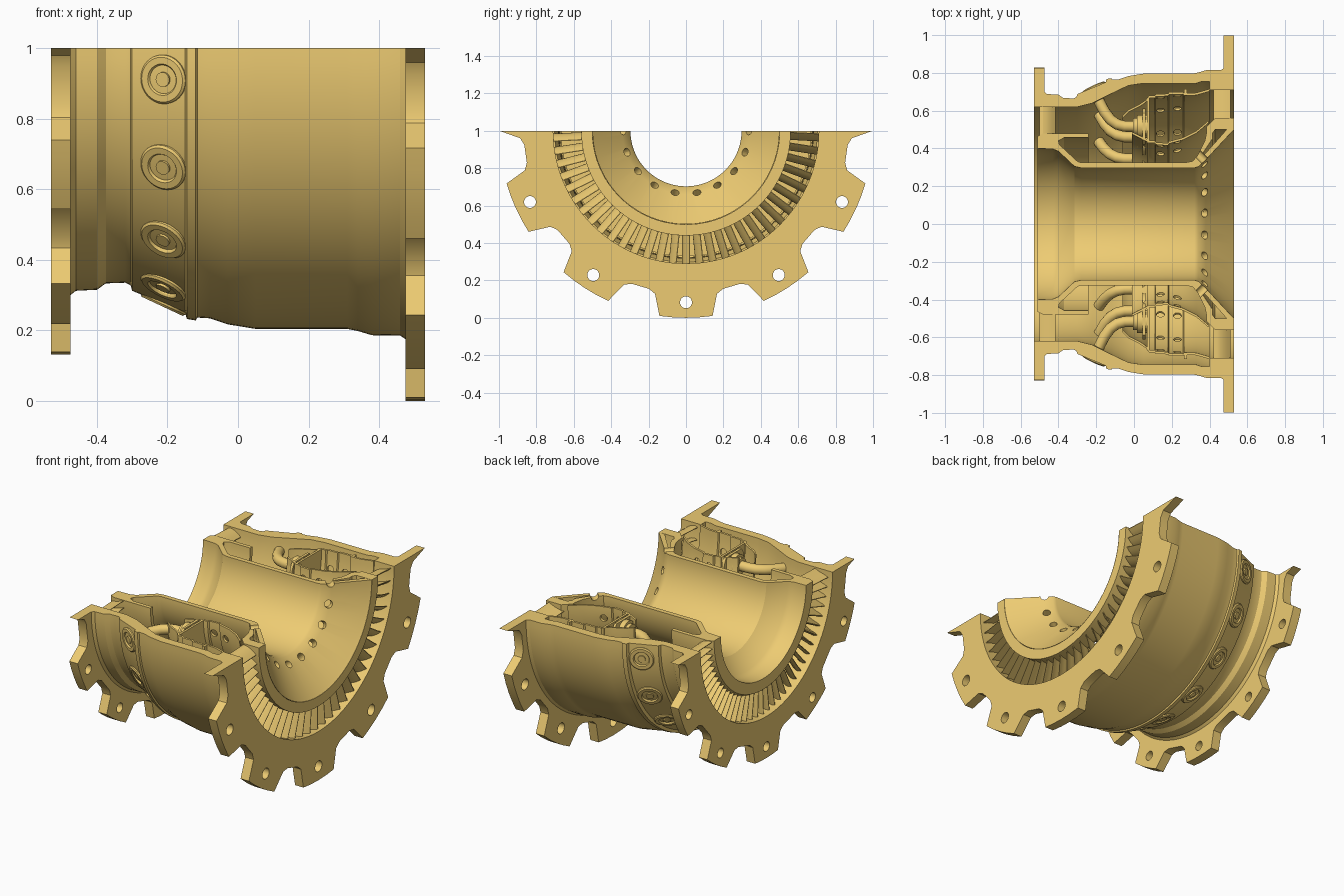
import bpy, bmesh
from math import cos, sin, pi, radians, hypot
from mathutils import Matrix, Vector

if "Cube" in bpy.data.objects:
    bpy.data.objects.remove(bpy.data.objects["Cube"])

AXIS = Matrix.Translation((0, 0, 1))      # engine axis runs along x at z = 1
BRASS = bpy.data.materials.new("brass")
BRASS.diffuse_color = (.85, .60, .17, 1)
BRASS.use_nodes = True
BRASS.node_tree.nodes["Principled BSDF"].inputs["Base Color"].default_value = BRASS.diffuse_color


def at(deg):
    """Frame whose local y points radially outward; 0 = +y side, 90 = bottom."""
    return AXIS @ Matrix.Rotation(-radians(deg), 4, 'X')


def finish(name, bm, clip=False):
    bmesh.ops.recalc_face_normals(bm, faces=bm.faces)
    if clip:
        geom = bm.verts[:] + bm.edges[:] + bm.faces[:]
        res = bmesh.ops.bisect_plane(bm, geom=geom, plane_co=(0, 0, 1), plane_no=(0, 0, 1), clear_outer=True)
        cut = [e for e in res['geom_cut'] if isinstance(e, bmesh.types.BMEdge)]
        bmesh.ops.holes_fill(bm, edges=cut)
    me = bpy.data.meshes.new(name)
    bm.to_mesh(me)
    bm.free()
    me.materials.append(BRASS)
    ob = bpy.data.objects.new(name, me)
    bpy.context.collection.objects.link(ob)
    return ob


def smooth(ob, deg=28):
    bpy.ops.object.select_all(action='DESELECT')
    ob.select_set(True)
    bpy.context.view_layer.objects.active = ob
    bpy.ops.object.shade_smooth_by_angle(angle=radians(deg))


def skin(bm, rows):
    """Join successive closed loops of vertices and cap both ends."""
    k = len(rows[0])
    for p, q in zip(rows, rows[1:]):
        for j in range(k):
            bm.faces.new((p[j], p[(j + 1) % k], q[(j + 1) % k], q[j]))
    bm.faces.new(rows[0])
    bm.faces.new(rows[-1][::-1])


def lathe(bm, prof, n=72, full=False, m=AXIS):
    """Revolve a closed (x, r) profile about local x."""
    steps = n if full else n + 1
    span = 2 * pi if full else pi
    rings = [[bm.verts.new(m @ Vector((x, r * cos(span * i / n), -r * sin(span * i / n)))) for x, r in prof]
             for i in range(steps)]
    if not full:
        return skin(bm, rings)
    k = len(prof)
    for i in range(n):
        a, b = rings[i], rings[(i + 1) % steps]
        for j in range(k):
            bm.faces.new((a[j], a[(j + 1) % k], b[(j + 1) % k], b[j]))


def half_ring(name, prof):
    bm = bmesh.new()
    lathe(bm, prof)
    ob = finish(name, bm)
    smooth(ob)
    return ob


def rod(bm, p, d, r, length, n=20):
    """Cylinder centred on p along direction d."""
    m = Matrix.Translation(p) @ d.to_track_quat('Z', 'Y').to_matrix().to_4x4()
    bmesh.ops.create_cone(bm, cap_ends=True, segments=n, radius1=r, radius2=r, depth=length, matrix=m)


def drill(ob, holes):
    """holes: (angle, x, r, direction in the x/r plane, radius, length)."""
    bm = bmesh.new()
    for deg, x, r, d, rad, length in holes:
        m = at(deg)
        rod(bm, m @ Vector((x, r, 0)), m.to_3x3() @ Vector((d[0], d[1], 0)), rad, length)
    cutter = finish("hole_cutter", bm)
    cutter.hide_render = True
    mod = ob.modifiers.new("holes", 'BOOLEAN')
    mod.operation = 'DIFFERENCE'
    mod.object = cutter
    bpy.context.view_layer.objects.active = ob
    bpy.ops.object.modifier_apply(modifier=mod.name)
    bpy.data.objects.remove(cutter)
    smooth(ob)


# Outer pressure casing
half_ring("outer_casing", [
    (-.53, .62), (-.53, .70), (-.475, .70), (-.46, .688), (-.40, .685), (-.375, .667), (-.32, .665), (-.305, .672),
    (-.30, .688), (-.15, .75), (-.145, .768), (-.12, .772), (-.115, .764), (-.08, .766), (-.03, .783), (.05, .796),
    (.31, .796), (.34, .802), (.38, .814), (.46, .815), (.475, .825), (.53, .825), (.53, .71), (.40, .71),
    (.40, .755), (.36, .755), (.33, .745), (.05, .745), (-.03, .733), (-.12, .69), (-.22, .64), (-.30, .62)])


# Notched bolt flanges, eleven lobes per full circle
def flange(name, x0, x1, r_in, r_out, r_notch, half, bolt_r, hole):
    pitch = 360 / 11
    pts = []
    for c in range(-3, 4):
        d = r_out - r_notch
        for o, r in [(-half - 5, r_notch), (-half - 2.6, r_notch + .15 * d), (-half, r_out), (-half / 2, r_out),
                     (0, r_out), (half / 2, r_out), (half, r_out), (half + 2.6, r_notch + .15 * d),
                     (half + 5, r_notch)]:
            pts.append((90 + c * pitch + o, r))
    clipped = []
    for (a, r), (b, s) in zip(pts, pts[1:]):
        for e in (0, 180):
            if a < e < b:
                clipped.append((e, r + (s - r) * (e - a) / (b - a)))
        if 0 <= b <= 180:
            clipped.append((b, s))
    bm = bmesh.new()
    skin(bm, [[bm.verts.new(at(a) @ Vector((x, r, 0))) for x, r in ((x0, r_in), (x1, r_in), (x1, ro), (x0, ro))]
              for a, ro in clipped])
    ob = finish(name, bm)
    drill(ob, [(90 + c * pitch, (x0 + x1) / 2, bolt_r, (1, 0), hole, .3) for c in range(-2, 3)])


flange("inlet_flange", -.53, -.475, .695, .868, .75, 7.1, .80, .028)
flange("outlet_flange", .475, .53, .815, 1.0, .868, 8.15, .917, .032)

# Inner barrel with inlet hub and ring of cooling holes in the outlet cone
barrel = half_ring("inner_barrel", [
    (-.51, .40), (-.51, .465), (-.48, .48), (-.24, .48), (-.24, .457), (-.37, .457), (-.40, .44), (-.395, .42),
    (-.30, .332), (-.28, .325), (.27, .325), (.31, .333), (.335, .36), (.375, .44), (.385, .49), (.385, .515),
    (.43, .56), (.53, .56), (.53, .501), (.49, .501), (.43, .50), (.415, .48), (.415, .45),
    (.365, .375), (.375, .37), (.49, .4995), (.53, .4995), (.515, .485), (.38, .34), (.34, .303), (.32, .297),
    (-.28, .297), (-.315, .305), (-.40, .385), (-.43, .397)])
drill(barrel, [(20 * k + .01, .365, .345, (-.7, .7), .022, .11) for k in range(10)])


# Inlet and outlet guide vanes
def vanes(name, x0, x1, r0, r1, skew, thick, count):
    bm = bmesh.new()
    for k in range(count):
        m = at((k + .5) * 180 / count)
        rows = []
        for i in range(6):
            f = i / 5
            x = x0 + (x1 - x0) * f
            w = skew * (f * f - .4)
            t = thick * (.25 + 2.6 * f ** .5 * (1 - f))
            rows.append([bm.verts.new(m @ Vector((x, r, w + s * t / 2)))
                         for r, s in ((r0, -1), (r1, -1), (r1, 1), (r0, 1))])
        skin(bm, rows)
    smooth(finish(name, bm, clip=True))


vanes("inlet_vanes", -.50, -.415, .47, .63, -.03, .014, 36)
vanes("outlet_vanes", .42, .51, .55, .72, .034, .014, 31)

# Annular flame tube: stepped outer and inner walls with air holes, plus front dome
T = .013
outer = [(-.06, .575), (-.03, .605), (.03, .635), (.06, .655), (.08, .68), (.11, .68), (.115, .688), (.18, .69),
         (.185, .698), (.26, .70), (.265, .692), (.33, .695), (.40, .715)]
inner = [(-.01, .475), (.03, .455), (.08, .43), (.11, .43), (.115, .42), (.18, .415), (.185, .425), (.26, .445),
         (.33, .48), (.395, .535)]
for name, line, s in (("flame_tube_outer_wall", outer, -T), ("flame_tube_inner_wall", inner, T)):
    wall = half_ring(name, line + [(x, r + s) for x, r in reversed(line)])
    drill(wall, [(9 + 18 * k, x, .55, (0, 1), .021, .42) for k in range(10) for x in (.14, .23)])
half_ring("flame_tube_dome", [(.07, .43), (.07, .67), (.083, .67), (.083, .43)])
half_ring("liner_stiffener", [(.265, .685), (.265, .715), (.28, .715), (.28, .685)])


# Fuel injectors: outside boss, bent feed pipe and swirler at the dome
def tube(bm, path, rad, m, n=14):
    rings = []
    for i, (x, y) in enumerate(path):
        a, b = path[max(i - 1, 0)], path[min(i + 1, len(path) - 1)]
        dx, dy = b[0] - a[0], b[1] - a[1]
        l = hypot(dx, dy)
        rings.append([bm.verts.new(m @ Vector((x - dy / l * rad * cos(u), y + dx / l * rad * cos(u), rad * sin(u))))
                      for u in (2 * pi * k / n for k in range(n))])
    skin(bm, rings)


bosses, pipes, swirlers = bmesh.new(), bmesh.new(), bmesh.new()
bend = [(-.205, .70), (-.18, .645), (-.155, .597), (-.125, .557), (-.09, .532), (-.05, .521), (0, .52), (.03, .52)]
for k in range(9):
    m = at(7 + 20.75 * k)
    tilt = m @ Matrix.Translation((-.206, .712, 0)) @ Matrix.Rotation(radians(115), 4, 'Z')
    lathe(bosses, [(-.03, .04), (-.03, .07), (.016, .07), (.022, .064), (.022, .045), (.016, .041)], 32, True, tilt)
    lathe(bosses, [(-.03, .020), (-.03, .042), (.012, .042), (.012, .030), (.004, .026), (.004, .020)], 32, True, tilt)
    rod(bosses, tilt @ Vector((0, 0, 0)), tilt.to_3x3() @ Vector((1, 0, 0)), .021, .04)
    tube(pipes, bend, .029, m)
    hub = m @ Matrix.Translation((0, .52, 0))
    lathe(swirlers, [(-.005, .005), (-.005, .045), (.015, .045), (.015, .06), (.045, .06), (.045, .095),
                     (.06, .095), (.06, .06), (.075, .06), (.075, .005)], 28, True, hub)
smooth(finish("injector_bosses", bosses, clip=True))
smooth(finish("fuel_pipes", pipes, clip=True), 50)
smooth(finish("swirlers", swirlers, clip=True))
